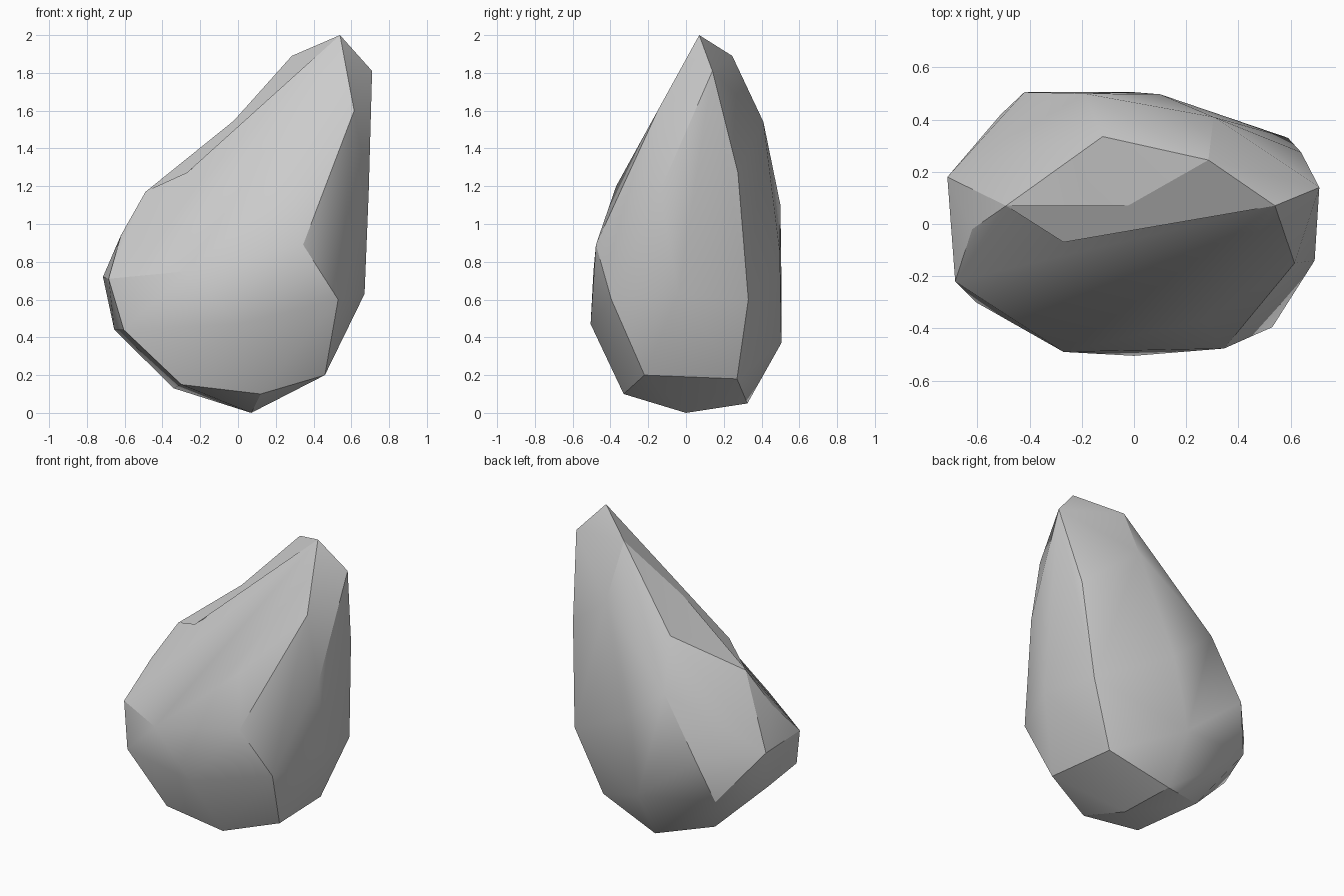
import bpy
import bmesh
import math

# Remove only the default cube
default_cube = bpy.data.objects.get("Cube")
if default_cube:
    bpy.data.objects.remove(default_cube, do_unlink=True)


def make_material(name, colour):
    material = bpy.data.materials.new(name)
    material.use_nodes = True
    material.diffuse_color = colour
    shader = next(n for n in material.node_tree.nodes if n.type == 'BSDF_PRINCIPLED')
    shader.inputs["Base Color"].default_value = colour
    shader.inputs["Roughness"].default_value = 0.9
    return material


def add_corners(mesh, corners):
    return [mesh.verts.new(corner) for corner in corners]


stone_grey = make_material("stone grey", (0.6, 0.6, 0.6, 1.0))
rock_mesh = bmesh.new()

# Peak: the first corner is the back end of the crest
peak = add_corners(rock_mesh, [
    (.285, .245, 1.89), (.54, .07, 2), (.71, .14, 1.81), (.615, -.15, 1.6)])

# Left shoulder: the first corner is its top
shoulder = add_corners(rock_mesh, [
    (-.49, .07, 1.17), (-.62, -.02, .94), (-.685, -.22, .71),
    (-.715, .18, .72), (-.605, -.3, .44), (-.655, .07, .44)])

# Front bulge and chipped right flank
add_corners(rock_mesh, [
    (.265, -.37, 1.2), (.345, -.477, .89), (.53, -.395, .6),
    (.67, -.04, .63), (.692, -.14, 1.17), (-.27, -.49, .75), (0, -.505, .47)])

# Back slab
add_corners(rock_mesh, [
    (.305, .41, 1.54), (-.12, .335, 1.4), (-.19, .5, 1.1),
    (-.42, .505, .72), (-.51, .42, .43), (0, .505, .37), (.1, .497, .85),
    (.64, .275, 1.27), (.59, .33, .6)])

# Tapered foot
add_corners(rock_mesh, [
    (.46, -.22, .2), (.42, .27, .18), (.07, 0, 0), (.12, -.33, .1),
    (-.3, -.32, .15), (-.34, .18, .13), (0, .325, .05)])

# Wrap the corners in a faceted skin
skin = bmesh.ops.convex_hull(rock_mesh, input=list(rock_mesh.verts))
loose = {v for v in skin["geom_interior"] + skin["geom_unused"]
         if isinstance(v, bmesh.types.BMVert)}
bmesh.ops.delete(rock_mesh, geom=list(loose), context='VERTS')

# Press a saddle into the ridge between the peak and the shoulder
ridge = rock_mesh.edges.get((peak[0], shoulder[0]))
if ridge:
    _, saddle = bmesh.utils.edge_split(ridge, peak[0], 0.7)
    saddle.co = (-.27, -.07, 1.27)
    for face in list(saddle.link_faces):
        opposite = next(v for v in face.verts
                        if v not in (saddle, peak[0], shoulder[0]))
        bmesh.utils.face_split(face, saddle, opposite)

bmesh.ops.recalc_face_normals(rock_mesh, faces=list(rock_mesh.faces))
mesh_data = bpy.data.meshes.new("rock")
rock_mesh.to_mesh(mesh_data)
rock_mesh.free()
mesh_data.materials.append(stone_grey)

# Soft broad facets with crisp chipped edges
rock = bpy.data.objects.new("rock", mesh_data)
bpy.context.collection.objects.link(rock)
for other in bpy.context.selected_objects:
    other.select_set(False)
rock.select_set(True)
bpy.context.view_layer.objects.active = rock
bpy.ops.object.shade_smooth_by_angle(angle=math.radians(27))
